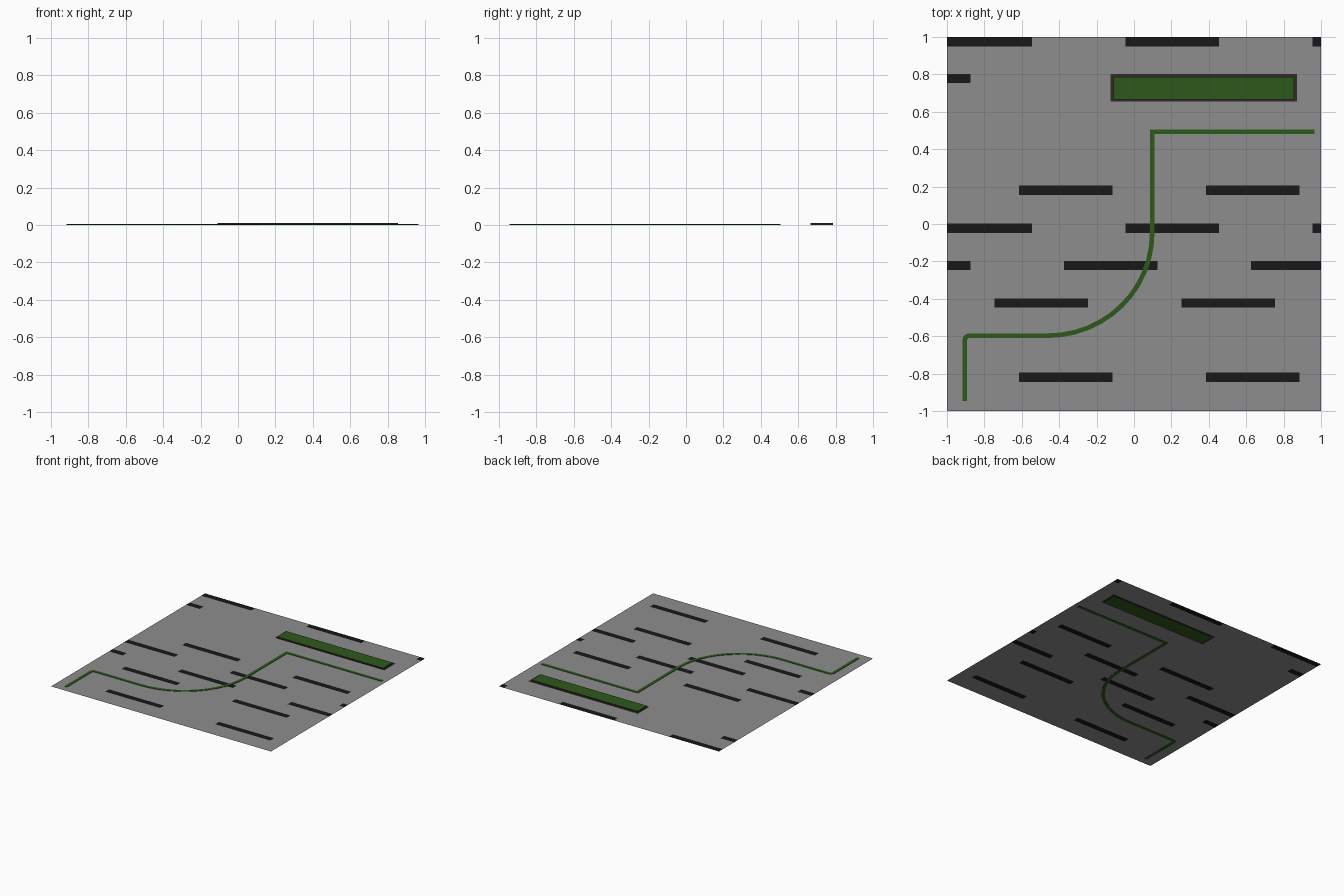
import bpy, bmesh, math
from mathutils import Vector

if "Cube" in bpy.data.objects:
    bpy.data.objects.remove(bpy.data.objects["Cube"])

PLANE_Z = 0.002


def material(name, rgb):
    m = bpy.data.materials.new(name)
    m.diffuse_color = (*rgb, 1)
    m.use_nodes = True
    m.node_tree.nodes["Principled BSDF"].inputs["Base Color"].default_value = m.diffuse_color
    return m


grey = material("asphalt_grey", (0.27, 0.27, 0.27))
black = material("stripe_black", (0.009, 0.009, 0.009))
green = material("hedge_green", (0.027, 0.1, 0.011))
brown = material("kerb_brown", (0.035, 0.022, 0.022))


def finish(bm, name, mats):
    me = bpy.data.meshes.new(name)
    bm.to_mesh(me)
    bm.free()
    for m in mats:
        me.materials.append(m)
    ob = bpy.data.objects.new(name, me)
    bpy.context.collection.objects.link(ob)
    return ob


# Ground sheet: one flat grid whose cells carry the stripe and kerb colours
rows = [  # top edge of each stripe row, left ends of its stripes
    (1.0, (-1.045, -0.045, 0.955)),
    (0.803, (-1.375,)),
    (0.205, (-0.615, 0.385)),
    (0.003, (-1.045, -0.045, 0.955)),
    (-0.197, (-1.375, -0.375, 0.625)),
    (-0.397, (-0.745, 0.255)),
    (-0.795, (-0.615, 0.385)),
]
patches = [(x, x + 0.5, y - 0.05, y, 1) for y, xs in rows for x in xs]
patches.append((-0.125, 0.872, 0.655, 0.803, 2))  # kerb around the hedge


def cuts(values):
    return sorted({max(-1.0, min(1.0, round(v, 4))) for v in values} | {-1.0, 1.0})


xs = cuts([v for p in patches for v in p[:2]])
ys = cuts([v for p in patches for v in p[2:4]])
bm = bmesh.new()
grid = [[bm.verts.new((x, y, PLANE_Z)) for x in xs] for y in ys]
for j in range(len(ys) - 1):
    for i in range(len(xs) - 1):
        f = bm.faces.new((grid[j][i], grid[j][i + 1], grid[j + 1][i + 1], grid[j + 1][i]))
        c = f.calc_center_median()
        for x0, x1, y0, y1, idx in patches:
            if x0 < c.x < x1 and y0 < c.y < y1:
                f.material_index = idx
finish(bm, "ground_sheet", [grey, black, brown])

# Hedge bed: shallow box, green faces with brown sides
bm = bmesh.new()
bmesh.ops.create_cube(bm, size=1)
for v in bm.verts:
    v.co = (0.3725 + v.co.x * 0.965, 0.725 + v.co.y * 0.12, 0.006 + v.co.z * 0.012)
for f in bm.faces:
    f.material_index = 0 if abs(f.normal.z) > 0.5 else 1
finish(bm, "hedge_bed", [green, brown])


# Winding path: mitred ribbon with a small and a large bend
def arc(cx, cy, rx, ry, a0, a1, n):
    return [Vector((cx + rx * math.cos(a), cy + ry * math.sin(a)))
            for a in (math.radians(a0 + (a1 - a0) * k / n) for k in range(n + 1))]


pts = [Vector((-0.905, -0.945))]
pts += arc(-0.88, -0.622, 0.025, 0.025, 180, 90, 4)
pts += arc(-0.46, -0.05, 0.557, 0.547, -90, 0, 12)
pts += [Vector((0.097, 0.493)), Vector((0.965, 0.493))]
half, top = 0.0125, 0.005
bm = bmesh.new()
sections = []
for k, p in enumerate(pts):
    d0 = (p - pts[k - 1]).normalized() if k else (pts[1] - p).normalized()
    d1 = (pts[k + 1] - p).normalized() if k < len(pts) - 1 else d0
    t = (d0 + d1).normalized()
    n = Vector((-t.y, t.x)) * (half / t.dot(d0))
    a, b = p + n, p - n
    sections.append([bm.verts.new((*q, z)) for q, z in ((a, 0), (b, 0), (b, top), (a, top))])
for s, e in zip(sections, sections[1:]):
    for i in range(4):
        j = (i + 1) % 4
        bm.faces.new((s[i], s[j], e[j], e[i]))
bm.faces.new(sections[0])
bm.faces.new(sections[-1])
bmesh.ops.recalc_face_normals(bm, faces=bm.faces[:])
finish(bm, "winding_path", [green])
